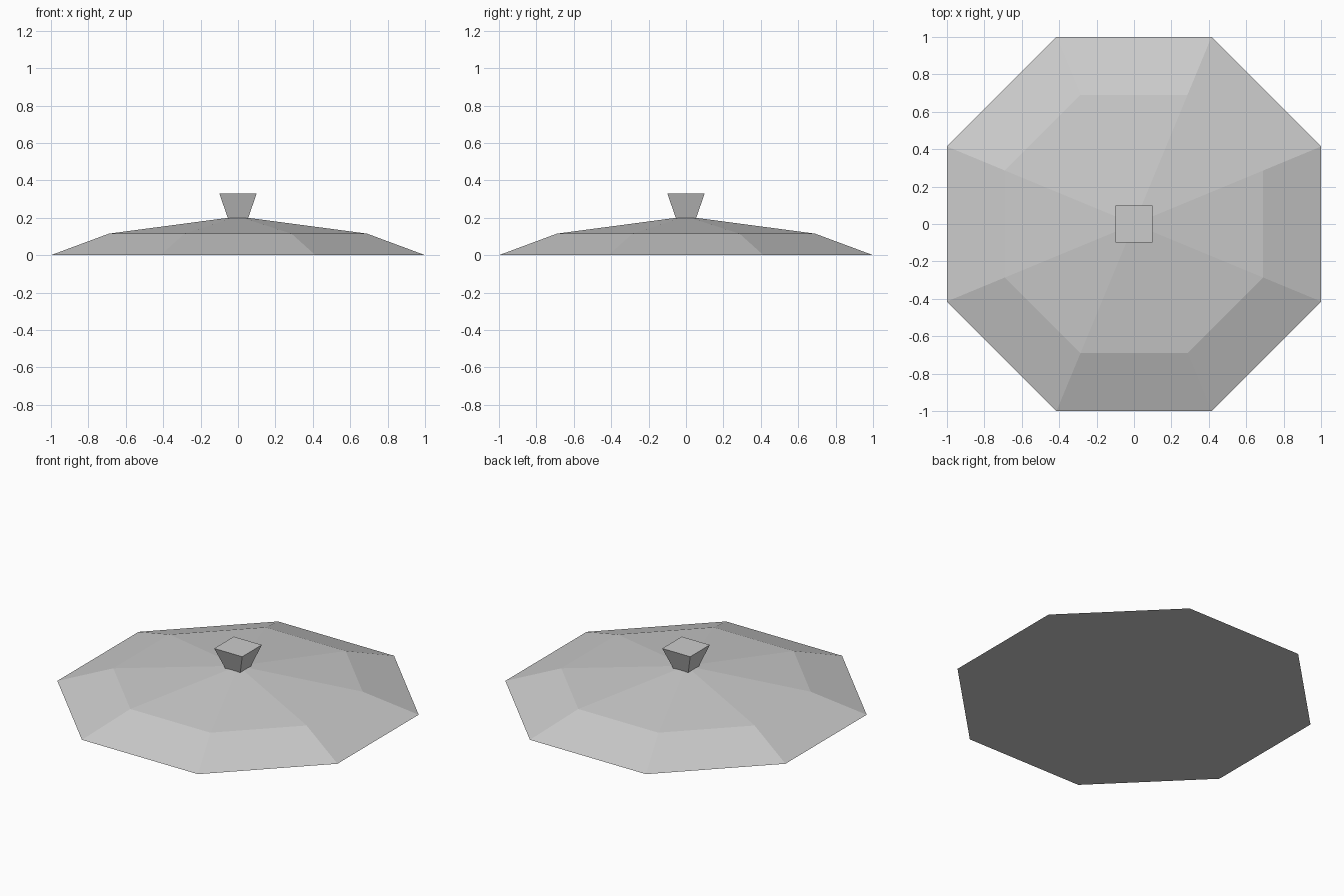
import bpy
import bmesh
from math import cos, sin, pi

cube = bpy.data.objects.get("Cube")
if cube:
    bpy.data.objects.remove(cube, do_unlink=True)

grey = bpy.data.materials.new("light_grey")
grey.use_nodes = True
color = (0.6, 0.6, 0.6, 1)
grey.diffuse_color = color
grey.node_tree.nodes["Principled BSDF"].inputs["Base Color"].default_value = color


def stacked_prism(name, sides, profile):
    """Closed solid from polygon rings; profile lists (flat-side radius, height)."""
    bm = bmesh.new()
    rings = []
    for apothem, z in profile:
        radius = apothem / cos(pi / sides)
        angles = [(2 * i + 1) * pi / sides for i in range(sides)]
        rings.append([bm.verts.new((radius * cos(a), radius * sin(a), z)) for a in angles])
    for low, high in zip(rings, rings[1:]):
        for i in range(sides):
            j = (i + 1) % sides
            bm.faces.new((low[i], low[j], high[j], high[i]))
    bm.faces.new(rings[0][::-1])
    bm.faces.new(rings[-1])
    mesh = bpy.data.meshes.new(name)
    bm.to_mesh(mesh)
    bm.free()
    mesh.materials.append(grey)
    obj = bpy.data.objects.new(name, mesh)
    bpy.context.collection.objects.link(obj)
    return obj


# Shallow eight-sided cover with a solid flat underside
stacked_prism("lid", 8, [(1, 0), (0.69, 0.115), (0.05, 0.2)])

# Square flared handle on top
stacked_prism("knob", 4, [(0.053, 0.195), (0.1, 0.33)])
